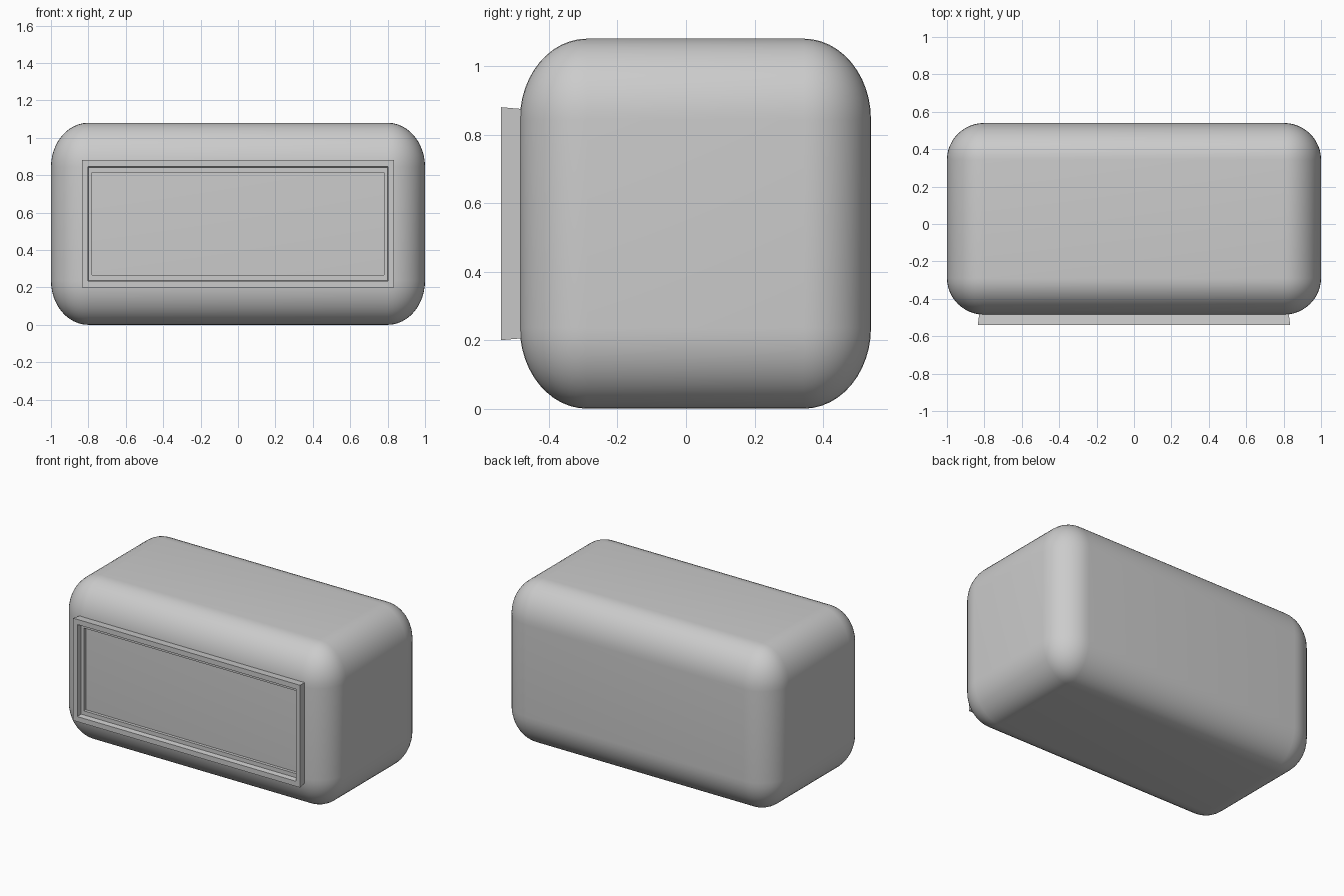
import bpy, bmesh
from mathutils import Vector

if "Cube" in bpy.data.objects:
    bpy.data.objects.remove(bpy.data.objects["Cube"])


def finish(name, bm, angle):
    mesh = bpy.data.meshes.new(name)
    bmesh.ops.recalc_face_normals(bm, faces=bm.faces)
    bm.to_mesh(mesh)
    bm.free()
    ob = bpy.data.objects.new(name, mesh)
    bpy.context.collection.objects.link(ob)
    bpy.ops.object.select_all(action='DESELECT')
    ob.select_set(True)
    bpy.context.view_layer.objects.active = ob
    bpy.ops.object.shade_smooth_by_angle(angle=angle)
    return ob


# Rounded housing: evenly bevelled box, stretched so the z radius is larger
R = 0.2
stretch = Vector((1.0, 0.98, 1.18))
size = Vector((2.0, 1.025, 1.08))
bm = bmesh.new()
bmesh.ops.create_cube(bm, size=1)
bmesh.ops.scale(bm, vec=[a / b for a, b in zip(size, stretch)], verts=bm.verts)
bmesh.ops.bevel(bm, geom=bm.edges[:], offset=R, offset_type='OFFSET',
                segments=12, profile=0.5, affect='EDGES')
bmesh.ops.scale(bm, vec=stretch, verts=bm.verts)
bmesh.ops.translate(bm, vec=(0, 0.0275, 0.54), verts=bm.verts)
finish("housing", bm, 0.6)

# Stepped window frame: (half width, half height, y) from outside to inside
profile = [(0.825, 0.333, -0.46), (0.835, 0.34, -0.54), (0.803, 0.306, -0.54),
           (0.80, 0.302, -0.505), (0.78, 0.275, -0.505), (0.78, 0.275, -0.46)]
bm = bmesh.new()
rings = [[bm.verts.new((sx * w, y, 0.54 + sz * h))
          for sx, sz in ((-1, -1), (1, -1), (1, 1), (-1, 1))]
         for w, h, y in profile]
for i, a in enumerate(rings):
    b = rings[(i + 1) % len(rings)]
    for k in range(4):
        n = (k + 1) % 4
        bm.faces.new((a[k], a[n], b[n], b[k]))
finish("window_frame", bm, 0.4)
